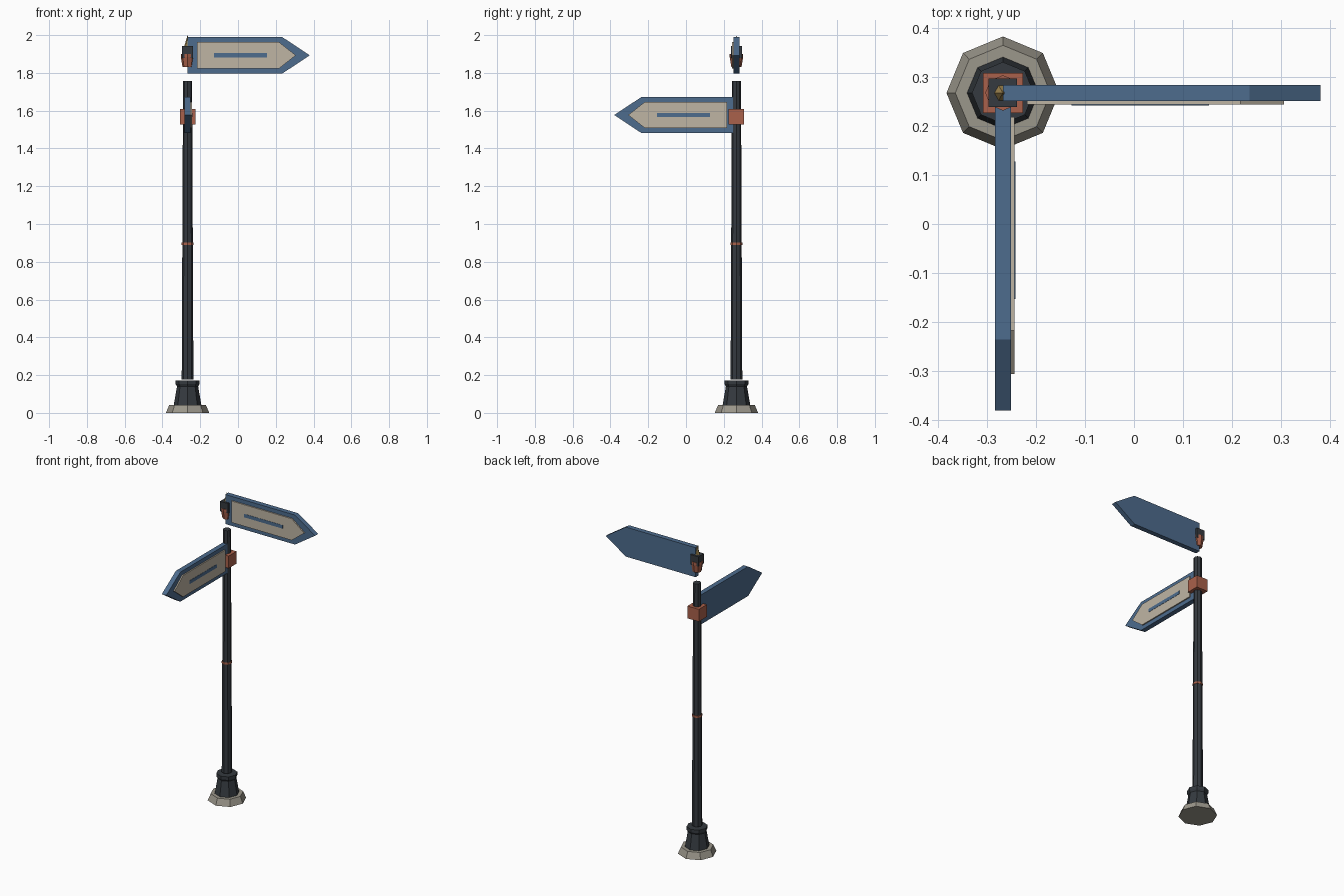
import bpy, bmesh, math
from mathutils import Vector

if "Cube" in bpy.data.objects:
    bpy.data.objects.remove(bpy.data.objects["Cube"])

PX, PY = -0.267, 0.267   # pole axis


def mat(name, rgb):
    m = bpy.data.materials.new(name)
    m.diffuse_color = (*rgb, 1)
    m.use_nodes = True
    m.node_tree.nodes["Principled BSDF"].inputs["Base Color"].default_value = m.diffuse_color
    return m


STONE = mat("stone", (0.33, 0.31, 0.26))
IRON = mat("dark_iron", (0.035, 0.042, 0.05))
COPPER = mat("copper", (0.40, 0.12, 0.07))
BLUE = mat("blue_paint", (0.075, 0.15, 0.27))
CREAM = mat("cream_paint", (0.52, 0.46, 0.37))
GOLD = mat("brass", (0.40, 0.27, 0.09))


def finish(name, bm, material):
    bmesh.ops.recalc_face_normals(bm, faces=bm.faces)
    me = bpy.data.meshes.new(name)
    bm.to_mesh(me)
    bm.free()
    me.materials.append(material)
    ob = bpy.data.objects.new(name, me)
    bpy.context.collection.objects.link(ob)
    return ob


def lathe(name, profile, material, n=8):
    """Faceted solid from (radius, z) pairs around the pole axis."""
    bm = bmesh.new()
    rings = [[bm.verts.new((PX + r * math.cos(2 * math.pi * i / n),
                            PY + r * math.sin(2 * math.pi * i / n), z))
              for i in range(n)] for r, z in profile]
    for a, b in zip(rings, rings[1:]):
        for i in range(n):
            j = (i + 1) % n
            bm.faces.new((a[i], a[j], b[j], b[i]))
    bm.faces.new(rings[0])
    bm.faces.new(rings[-1])
    bmesh.ops.remove_doubles(bm, verts=bm.verts, dist=1e-5)
    return finish(name, bm, material)


def box(name, width, z0, z1, material):
    bm = bmesh.new()
    bmesh.ops.create_cube(bm, size=1)
    for v in bm.verts:
        v.co = (PX + v.co.x * width, PY + v.co.y * width,
                (z0 + z1) / 2 + v.co.z * (z1 - z0))
    return finish(name, bm, material)


def slab(name, outline, d0, d1, z, along, out, material):
    """Outline (distance from pole, height) extruded from d0 to d1 along 'out'."""
    base = Vector((PX, PY, z))
    bm = bmesh.new()
    lo, hi = [[bm.verts.new(base + along * a + out * d + Vector((0, 0, h)))
               for a, h in outline] for d in (d0, d1)]
    bm.faces.new(lo)
    bm.faces.new(hi)
    for i in range(len(lo)):
        j = (i + 1) % len(lo)
        bm.faces.new((lo[i], lo[j], hi[j], hi[i]))
    return finish(name, bm, material)


def arrow(start, neck, tip, h):
    return [(start, -h), (neck, -h), (tip, 0), (neck, h), (start, h)]


def sign(prefix, z, along, out):
    slab(prefix + "_board", arrow(0, 0.502, 0.647, 0.096), -0.016, 0.016, z, along, out, BLUE)
    slab(prefix + "_panel", arrow(0.049, 0.484, 0.573, 0.07), 0.015, 0.024, z, along, out, CREAM)
    slab(prefix + "_stripe", [(0.14, -0.011), (0.42, -0.011), (0.42, 0.011), (0.14, 0.011)],
         0.02, 0.0255, z, along, out, BLUE)


# Foot and post
lathe("base_stone", [(0.115, 0), (0.097, 0.042)], STONE)
lathe("base_collar", [(0.073, 0.042), (0.056, 0.14), (0.063, 0.152), (0.063, 0.172)], IRON)
lathe("post", [(0.031, 0.178), (0.024, 1.757)], IRON)
lathe("post_ring", [(0.031, 0.888), (0.031, 0.901)], COPPER)

# Clamp and floating head
box("sign_clamp", 0.082, 1.528, 1.608, COPPER)
lathe("head_cup", [(0.027, 1.832), (0.036, 1.885), (0.036, 1.9)], COPPER)
box("head_block", 0.058, 1.878, 1.942, IRON)
lathe("finial", [(0.018, 1.94), (0.0, 2.0)], GOLD, n=6)

# Arrow boards
sign("upper_sign", 1.893, Vector((1, 0, 0)), Vector((0, -1, 0)))
sign("lower_sign", 1.577, Vector((0, -1, 0)), Vector((1, 0, 0)))
